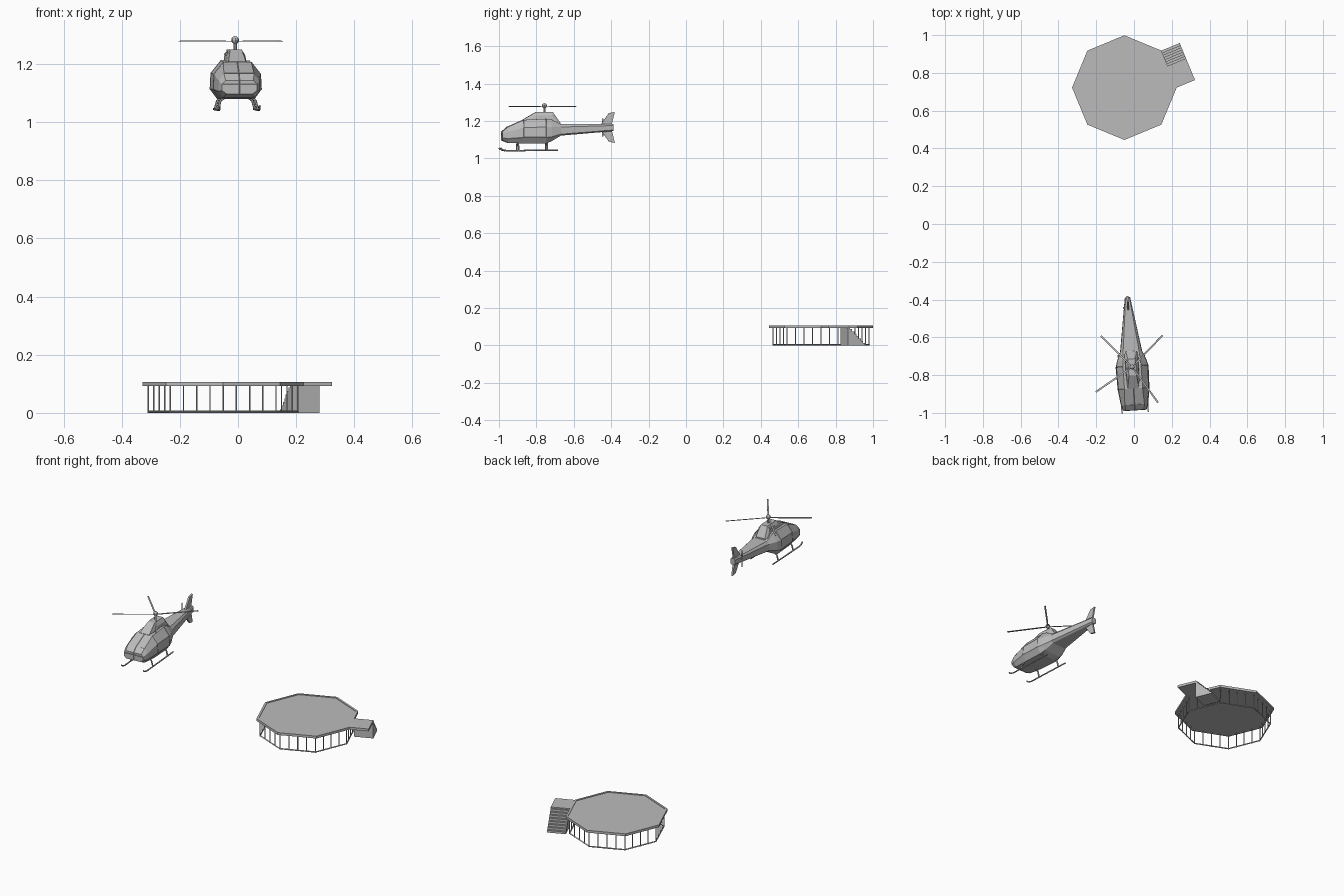
import bpy, bmesh, math
from mathutils import Vector, Matrix

cube = bpy.data.objects.get("Cube")
if cube:
    bpy.data.objects.remove(cube, do_unlink=True)

grey = bpy.data.materials.new("light_grey")
grey.use_nodes = True
COLOUR = (0.5, 0.5, 0.5, 1)
grey.diffuse_color = COLOUR
grey.node_tree.nodes["Principled BSDF"].inputs["Base Color"].default_value = COLOUR

# Frames: aircraft is turned slightly about its mast, deck sits behind it
AIR = Matrix.Translation((-0.01, -0.757, 0)) @ Matrix.Rotation(math.radians(3.8), 4, 'Z')
DECK = Matrix.Translation((-0.051, 0.722, 0))
R = 0.277


def finish(name, bm, frame):
    bmesh.ops.recalc_face_normals(bm, faces=bm.faces)
    bm.transform(frame)
    mesh = bpy.data.meshes.new(name)
    bm.to_mesh(mesh)
    bm.free()
    mesh.materials.append(grey)
    obj = bpy.data.objects.new(name, mesh)
    bpy.context.collection.objects.link(obj)
    return obj


def loft(name, rings, frame):
    """Skin a list of equal-length closed rings and cap both ends."""
    bm = bmesh.new()
    loops = [[bm.verts.new(p) for p in ring] for ring in rings]
    n = len(loops[0])
    for a, b in zip(loops, loops[1:]):
        for i in range(n):
            j = (i + 1) % n
            bm.faces.new((a[i], a[j], b[j], b[i]))
    bm.faces.new(loops[0])
    bm.faces.new(loops[-1])
    return finish(name, bm, frame)


def rods(name, paths, radius, frame, sides=6):
    """Straight rods along each path of points."""
    bm = bmesh.new()
    for path in paths:
        for a, b in zip(path, path[1:]):
            a, b = Vector(a), Vector(b)
            d = b - a
            m = Matrix.Translation((a + b) / 2) @ d.to_track_quat('Z', 'Y').to_matrix().to_4x4()
            bmesh.ops.create_cone(bm, cap_ends=True, segments=sides, radius1=radius,
                                  radius2=radius, depth=d.length, matrix=m)
    return finish(name, bm, frame)


def octagon(r, z):
    return [(r * math.cos(k * math.pi / 4), r * math.sin(k * math.pi / 4), z) for k in range(8)]


# Landing deck with a low raised lip
loft("deck", [octagon(R, 0.093), octagon(R, 0.107), octagon(R - 0.012, 0.107),
              octagon(R - 0.012, 0.104)], DECK)

# Posts, four bays per side, and the rail at their feet
feet = [Vector(p) for p in octagon(0.257, 0.004)]
posts = []
for k in range(8):
    for s in range(4):
        p = feet[k].lerp(feet[(k + 1) % 8], s / 4)
        posts.append([(p.x, p.y, 0), (p.x, p.y, 0.096)])
rods("deck_posts", posts, 0.0028, DECK)
rods("base_rail", [feet + feet[:1]], 0.004, DECK, 4)

# Landing and stairs, running along one side of the deck
SIDE = DECK @ Matrix.Translation((R, 0, 0)) @ Matrix.Rotation(math.radians(22.5), 4, 'Z')
WIDE = 0.105


def across(profile):
    return [[(x, t, z) for t, z in profile] for x in (0, WIDE)]


loft("stair_landing", across([(0, 0.093), (0.115, 0.093), (0.115, 0.107), (0, 0.107)]), SIDE)
STEPS = 8
run, rise = 0.1 / STEPS, 0.1 / STEPS
steps = [(0.112, 0)]
for k in range(STEPS):
    z = 0.1 - k * rise
    steps += [(0.112 + k * run, z), (0.112 + (k + 1) * run, z)]
steps.append((0.112 + STEPS * run, 0))
loft("stairs", across(steps), SIDE)


# Fuselage and tail boom: eight-sided sections
def section(y, zs, ws):
    half = list(zip(ws, zs))
    return [(w, y, z) for w, z in half] + [(-w, y, z) for w, z in reversed(half)]


stations = [
    (-0.229, (1.097, 1.108, 1.130, 1.143), (0.045, 0.060, 0.060, 0.048)),
    (-0.200, (1.084, 1.105, 1.142, 1.168), (0.053, 0.071, 0.070, 0.052)),
    (-0.115, (1.080, 1.112, 1.165, 1.206), (0.060, 0.083, 0.080, 0.048)),
    (0.005, (1.080, 1.112, 1.168, 1.212), (0.062, 0.086, 0.083, 0.048)),
    (0.035, (1.092, 1.116, 1.167, 1.208), (0.056, 0.078, 0.076, 0.046)),
    (0.085, (1.122, 1.130, 1.168, 1.183), (0.042, 0.058, 0.056, 0.042)),
    (0.370, (1.146, 1.152, 1.176, 1.183), (0.008, 0.014, 0.014, 0.010)),
]
loft("fuselage", [section(*s) for s in stations], AIR)

# Engine cowling on the roof
loft("engine_cowling", [
    section(y, (1.17, zt - 0.02, zt), (wb, wb * 0.85, wt))
    for y, zt, wb, wt in [(-0.115, 1.208, 0.038, 0.030), (-0.045, 1.249, 0.038, 0.020),
                          (0.043, 1.249, 0.040, 0.020), (0.083, 1.192, 0.040, 0.028)]], AIR)
rods("exhaust", [[(-0.027, -0.01, 1.233), (-0.027, 0.04, 1.233)]], 0.008, AIR, 8)


# Windscreen centre post, sills and door frames
def skin(i, j, side=1):
    y, zs, ws = stations[i]
    return (side * ws[j], y, zs[j])


frames = [[(0, stations[i][0], stations[i][1][3]) for i in range(3)],
          [(0, stations[0][0], stations[0][1][k]) for k in (0, 3)],
          [skin(0, 2), skin(0, 2, -1)], [skin(1, 3), skin(1, 3, -1)]]
for side in (1, -1):
    frames += [[skin(i, 1, side) for i in range(4)],
               [skin(2, j, side) for j in (1, 2, 3)],
               [skin(3, j, side) for j in (1, 2, 3)]]
rods("window_frames", frames, 0.0015, AIR, 4)

# Skids with turned-up tips and their struts
skids, struts = [], []
for s in (1, -1):
    x = s * 0.069
    skids.append([(x, -0.240, 1.056), (x, -0.228, 1.046), (x, -0.205, 1.041), (x, 0.068, 1.045)])
    for y in (-0.143, 0.011):
        struts.append([(s * 0.045, y, 1.085), (s * 0.060, y, 1.075), (x, y, 1.043)])
rods("skids", skids, 0.004, AIR)
rods("skid_struts", struts, 0.0045, AIR)

# Main rotor: mast, hub and four blades
rods("rotor_mast", [[(0, 0, 1.24), (0, 0, 1.285)]], 0.006, AIR, 8)
bm = bmesh.new()
bmesh.ops.create_uvsphere(bm, u_segments=8, v_segments=6, radius=0.0135,
                          matrix=Matrix.Translation((0, 0, 1.282)))
finish("rotor_hub", bm, AIR)
for k, angle in enumerate((46, 135, 214.5, 306)):
    blade = (Matrix.Translation((-0.01, -0.757, 1.278))
             @ Matrix.Rotation(math.radians(angle), 4, 'Z') @ Matrix.Rotation(0.15, 4, 'X'))
    loft(f"rotor_blade_{k + 1}", [
        [(x, -w, -0.001), (x, w, -0.001), (x, w, 0.001), (x, -w, 0.001)]
        for x, w in [(0.008, 0.003), (0.05, 0.0045), (0.233, 0.0045)]], blade)

# Swept tail fins, above and below the boom
for name, pts in (("upper_fin", [(0.300, 1.178), (0.345, 1.242), (0.377, 1.249), (0.360, 1.178)]),
                  ("lower_fin", [(0.300, 1.155), (0.345, 1.090), (0.377, 1.083), (0.360, 1.155)])):
    loft(name, [[(x, y, z) for y, z in pts] for x in (-0.005, 0.005)], AIR)

# Tail rotor on its short shaft
rods("tail_rotor_shaft", [[(0, 0.315, 1.166), (-0.028, 0.315, 1.166)]], 0.005, AIR)
loft("tail_rotor", [[(x, 0.315 - w, z), (x, 0.315 + w, z), (x + 0.002, 0.315 + w, z),
                     (x + 0.002, 0.315 - w, z)]
                    for x, w, z in [(-0.026, 0.004, 1.118), (-0.026, 0.004, 1.214)]], AIR)
